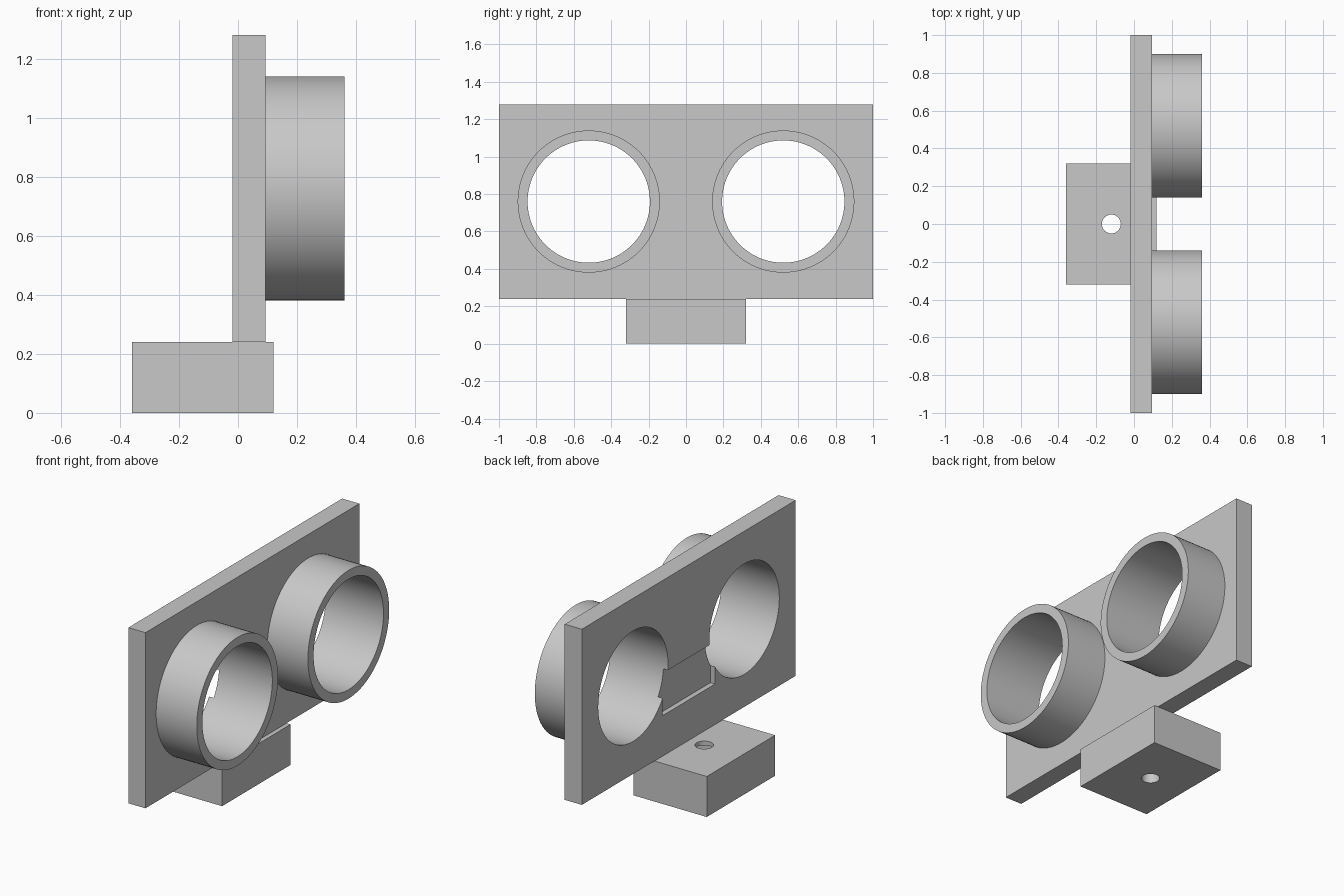
import bpy
from math import radians

cube = bpy.data.objects.get("Cube")
if cube:
    bpy.data.objects.remove(cube, do_unlink=True)

grey = bpy.data.materials.new("light_grey")
grey.use_nodes = True
colour = (0.58, 0.58, 0.58, 1)
grey.diffuse_color = colour
grey.node_tree.nodes["Principled BSDF"].inputs["Base Color"].default_value = colour


def box(name, low, high):
    centre = [(a + b) / 2 for a, b in zip(low, high)]
    bpy.ops.mesh.primitive_cube_add(size=1, location=centre)
    obj = bpy.context.object
    obj.name = name
    obj.scale = [b - a for a, b in zip(low, high)]
    bpy.ops.object.transform_apply(location=False, rotation=False, scale=True)
    obj.data.materials.append(grey)
    return obj


def cylinder(name, centre, radius, length, along_x=False, sides=96):
    turn = (0, radians(90), 0) if along_x else (0, 0, 0)
    bpy.ops.mesh.primitive_cylinder_add(vertices=sides, radius=radius, depth=length,
                                        location=centre, rotation=turn)
    obj = bpy.context.object
    obj.name = name
    obj.data.materials.append(grey)
    return obj


def cut(obj, *cutters):
    for cutter in cutters:
        mod = obj.modifiers.new("cut", 'BOOLEAN')
        mod.operation = 'DIFFERENCE'
        mod.solver = 'EXACT'
        mod.object = cutter
        bpy.ops.object.select_all(action='DESELECT')
        obj.select_set(True)
        bpy.context.view_layer.objects.active = obj
        bpy.ops.object.modifier_apply(modifier=mod.name)
        bpy.data.objects.remove(cutter, do_unlink=True)
    bpy.ops.object.shade_smooth_by_angle(angle=radians(30))


BACK, FACE, RIM = -0.018, 0.094, 0.36
BORE, OUTER = 0.327, 0.38
EYE_Y, EYE_Z = 0.52, 0.76

# Upright plate with two bores and a shallow pocket between them
plate = box("mounting_plate", (BACK, -1, 0.24), (FACE, 1, 1.28))
cut(plate,
    cylinder("bore_cutter", (0, -EYE_Y, EYE_Z), BORE, 1, True),
    cylinder("bore_cutter", (0, EYE_Y, EYE_Z), BORE, 1, True),
    box("pocket_cutter", (BACK - 0.1, -0.245, 0.48), (BACK + 0.03, 0.245, 0.73)))

# Round collars standing out from the plate
for side, name in ((-1, "right_collar"), (1, "left_collar")):
    middle = ((FACE + RIM) / 2, side * EYE_Y, EYE_Z)
    collar = cylinder(name, middle, OUTER, RIM - FACE, True)
    cut(collar, cylinder("bore_cutter", middle, BORE, 1, True))

# Foot block with a screw hole and a hidden nut chamber
foot = box("foot_block", (-0.36, -0.32, 0), (0.12, 0.32, 0.24))
cut(foot,
    cylinder("screw_cutter", (-0.12, 0, 0.12), 0.05, 1, sides=48),
    cylinder("nut_cutter", (-0.12, 0, 0.165), 0.09, 0.1, sides=6))
